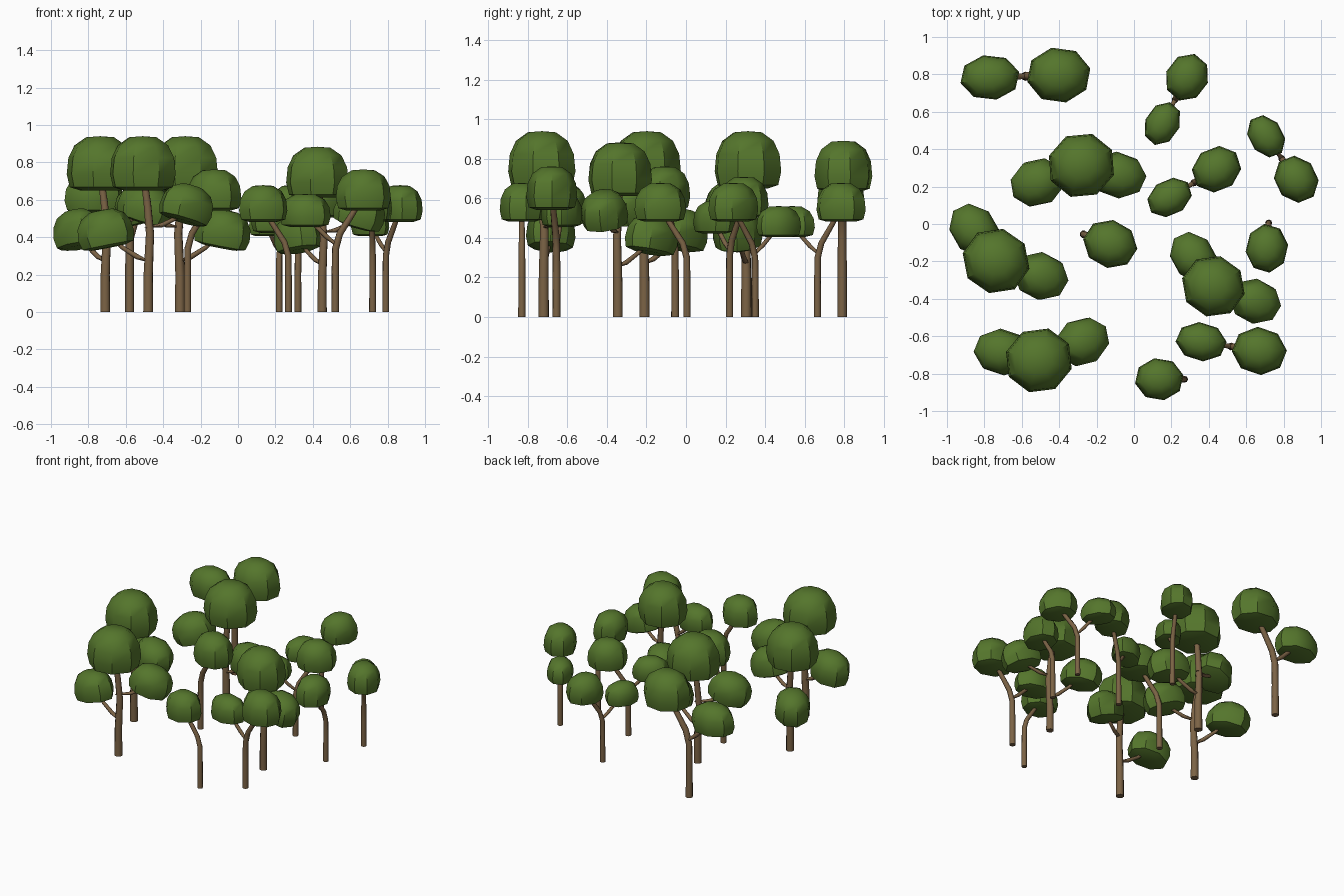
import bpy, bmesh
from math import radians, cos, sin, pi
from mathutils import Vector, Matrix

if "Cube" in bpy.data.objects:
    bpy.data.objects.remove(bpy.data.objects["Cube"])


def material(name, rgb):
    m = bpy.data.materials.new(name)
    m.diffuse_color = (*rgb, 1)
    m.use_nodes = True
    m.node_tree.nodes["Principled BSDF"].inputs["Base Color"].default_value = m.diffuse_color
    return m


BARK = material("bark", (0.20, 0.125, 0.06))
LEAF = material("leaves", (0.09, 0.18, 0.025))

# Dome-shaped crown profile: (radius, height) from bottom to top
DOME = [(0.60, -0.5), (0.91, -0.44), (1.0, -0.2), (0.95, 0.1), (0.77, 0.33), (0.42, 0.48)]


def loft(bm, rings, caps=(None, None)):
    """Skin a list of point rings and close both ends."""
    vr = [[bm.verts.new(p) for p in r] for r in rings]
    n = len(vr[0])
    for a, b in zip(vr, vr[1:]):
        for i in range(n):
            j = (i + 1) % n
            bm.faces.new((a[i], a[j], b[j], b[i]))
    for ring, tip in ((vr[0], caps[0]), (vr[-1], caps[1])):
        if tip is None:
            bm.faces.new(ring)
        else:
            t = bm.verts.new(tip)
            for i in range(n):
                bm.faces.new((ring[i], ring[(i + 1) % n], t))


def limb(bm, path, angle, n=8):
    """Tapered tube; path points are (outward, height, radius) in a vertical plane."""
    u = Vector((cos(angle), sin(angle), 0))
    side = Vector((-sin(angle), cos(angle), 0))
    pts = [u * r + Vector((0, 0, z)) for r, z, _ in path]
    rings = []
    for i, p in enumerate(pts):
        t = (pts[min(i + 1, len(pts) - 1)] - pts[max(i - 1, 0)]).normalized()
        if i == 0:
            t = Vector((0, 0, 1))
        b = t.cross(side)
        rad = path[i][2]
        rings.append([p + rad * (side * cos(2 * pi * k / n) + b * sin(2 * pi * k / n))
                      for k in range(n)])
    loft(bm, rings)


def crown(bm, angle, out, z, along, across, height, tilt=0, n=8):
    """Eight-sided dome, drooping outward by tilt degrees."""
    m = (Matrix.Rotation(angle, 4, 'Z') @ Matrix.Translation((out, 0, z))
         @ Matrix.Rotation(radians(tilt), 4, 'Y'))
    rings = [[m @ Vector((along * r * cos(2 * pi * (k + .25) / n) * 1.02,
                          across * r * sin(2 * pi * (k + .25) / n) * 1.02, height * h))
              for k in range(n)] for r, h in DOME]
    loft(bm, rings, (m @ Vector((0, 0, -height / 2)), m @ Vector((0, 0, height / 2))))


def finish(bm, name, mat, loc, scale, sharp):
    bmesh.ops.recalc_face_normals(bm, faces=bm.faces)
    me = bpy.data.meshes.new(name)
    bm.to_mesh(me)
    bm.free()
    me.transform(Matrix.Translation((*loc, 0)) @ Matrix.Scale(scale, 4))
    me.materials.append(mat)
    ob = bpy.data.objects.new(name, me)
    bpy.context.collection.objects.link(ob)
    bpy.ops.object.select_all(action='DESELECT')
    ob.select_set(True)
    bpy.context.view_layer.objects.active = ob
    bpy.ops.object.shade_smooth_by_angle(angle=radians(sharp))


def large_tree(wood, leaf, a):
    # trunk and top crown
    lean, mid = a + radians(27), a - radians(147)
    limb(wood, [(0, 0, .028), (0, .2, .026), (-.01, .42, .023), (.005, .58, .021), (.025, .72, .018)], lean)
    crown(leaf, lean, .03, .795, .18, .172, .29)
    # low branch and crown
    limb(wood, [(0, .27, .014), (.06, .295, .014), (.14, .345, .012), (.2, .40, .01)], a)
    crown(leaf, a, .235, .445, .15, .122, .205, 11)
    # middle branch and crown
    limb(wood, [(-.01, .45, .013), (.08, .465, .013), (.16, .5, .011), (.21, .55, .01)], mid)
    crown(leaf, mid, .23, .58, .148, .125, .2, 17)


def slim_tree(wood, leaf, a):
    # curved trunk and top crown
    limb(wood, [(0, 0, .021), (0, .2, .020), (.002, .34, .019), (.025, .42, .018),
                (.09, .52, .016), (.14, .6, .013)], a)
    crown(leaf, a, .152, .652, .145, .126, .22)


def forked_tree(wood, leaf, a):
    slim_tree(wood, leaf, a)
    # second branch and crown
    b = a + pi
    limb(wood, [(-.005, .36, .013), (.05, .405, .013), (.11, .465, .012), (.15, .53, .01)], b)
    crown(leaf, b, .163, .543, .135, .102, .175)


# (builder, trunk x, trunk y, heading in degrees, scale)
TREES = [
    (large_tree, -.71, -.21, 129, 1.0),
    (large_tree, -.31, .305, -11, 1.0),
    (large_tree, -.48, -.72, 171, 1.0),
    (large_tree, .45, -.345, 128, .94),
    (forked_tree, -.58, .79, 2, 1.17),
    (forked_tree, .22, .665, 62, .89),
    (forked_tree, .32, .22, 31, .93),
    (forked_tree, .79, .35, -55, .89),
    (forked_tree, .52, -.655, -9, 1.0),
    (slim_tree, -.27, -.055, -20, 1.0),
    (slim_tree, .72, .005, -94, .89),
    (slim_tree, .27, -.83, 180, .89),
]

for i, (build, x, y, heading, s) in enumerate(TREES, 1):
    wood, leaf = bmesh.new(), bmesh.new()
    build(wood, leaf, radians(heading))
    finish(wood, f"trunk_{i}", BARK, (x, y), s, 60)
    finish(leaf, f"crown_{i}", LEAF, (x, y), s, 40)
